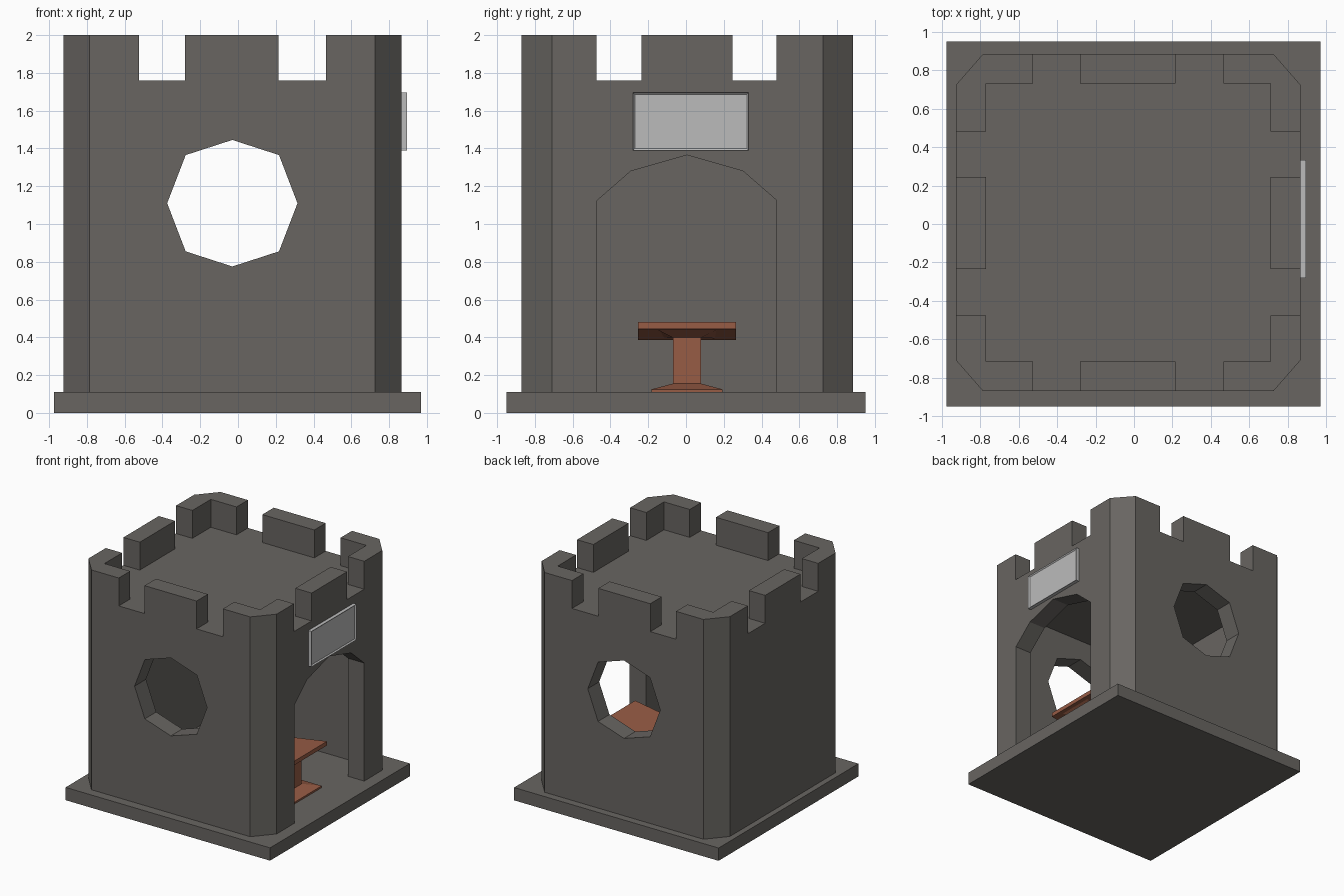
import bpy, bmesh
from mathutils import Vector

cube = bpy.data.objects.get("Cube")
if cube:
    bpy.data.objects.remove(cube, do_unlink=True)


def material(name, rgb):
    m = bpy.data.materials.new(name)
    m.use_nodes = True
    m.diffuse_color = (*rgb, 1)
    m.node_tree.nodes["Principled BSDF"].inputs["Base Color"].default_value = (*rgb, 1)
    return m


stone = material("stone grey", (0.138, 0.13, 0.12))
wood = material("red brown wood", (0.31, 0.107, 0.06))
plate = material("pale grey", (0.5, 0.5, 0.5))


def loft(name, rings, mat):
    """Closed solid through rings of equal length."""
    bm = bmesh.new()
    vs = [[bm.verts.new(p) for p in ring] for ring in rings]
    n = len(vs[0])
    for a, b in zip(vs, vs[1:]):
        for i in range(n):
            j = (i + 1) % n
            bm.faces.new((a[i], a[j], b[j], b[i]))
    bm.faces.new(vs[0][::-1])
    bm.faces.new(vs[-1])
    bmesh.ops.recalc_face_normals(bm, faces=bm.faces)
    me = bpy.data.meshes.new(name)
    bm.to_mesh(me)
    bm.free()
    ob = bpy.data.objects.new(name, me)
    bpy.context.collection.objects.link(ob)
    me.materials.append(mat)
    return ob


def rect(x0, x1, y0, y1, z):
    return [(x0, y0, z), (x1, y0, z), (x1, y1, z), (x0, y1, z)]


def box(name, x0, x1, y0, y1, z0, z1, mat=stone):
    return loft(name, [rect(x0, x1, y0, y1, z) for z in (z0, z1)], mat)


def cut(target, cutter):
    """Subtract the cutter and remove it."""
    mod = target.modifiers.new("cut", 'BOOLEAN')
    mod.operation = 'DIFFERENCE'
    mod.solver = 'EXACT'
    mod.object = cutter
    bpy.context.view_layer.objects.active = target
    bpy.ops.object.modifier_apply(modifier=mod.name)
    bpy.data.objects.remove(cutter, do_unlink=True)


# Plinth
box("plinth", -0.975, 0.97, -0.95, 0.95, 0, 0.11)

# Tower with chamfered corners
X0, X1, Y0, Y1 = -0.925, 0.865, -0.87, 0.885
CX, CY, T = 0.14, 0.16, 0.155
outline = [(X0 + CX, Y0), (X1 - CX, Y0), (X1, Y0 + CY), (X1, Y1 - CY),
           (X1 - CX, Y1), (X0 + CX, Y1), (X0, Y1 - CY), (X0, Y0 + CY)]
tower = loft("tower", [[(x, y, z) for x, y in outline] for z in (0.11, 2)], stone)

# Room inside and sunken roof deck
inner = (X0 + T, X1 - T, Y0 + T, Y1 - T)
cut(tower, box("room", *inner, 0.05, 1.62))
DECK = 1.76
cut(tower, box("deck", *inner, DECK, 2.2))

# Gaps in the battlements
for a, b in ((-0.525, -0.28), (0.215, 0.465)):
    cut(tower, box("gap", a, b, -1, 1, DECK, 2.2))
for a, b in ((-0.475, -0.235), (0.245, 0.48)):
    cut(tower, box("gap", -1, 1, a, b, DECK, 2.2))

# Eight-sided windows through the front and back walls
window = [(0, 0.335), (0.247, 0.255), (0.345, 0), (0.247, -0.255),
          (0, -0.335), (-0.247, -0.255), (-0.345, 0), (-0.247, 0.255)]
cut(tower, loft("window", [[(x - 0.03, y, z + 1.11) for x, z in window]
                           for y in (-1, 1)], stone))

# Arched doorway in the left wall
half = [(0.475, 0.05), (0.475, 1.125), (0.297, 1.28)]
arch = half + [(0, 1.365)] + [(-y, z) for y, z in reversed(half)]
cut(tower, loft("doorway", [[(x, y + 0.005, z) for y, z in arch]
                            for x in (0.5, 1)], stone))

# Sign plate with a sunken panel above the doorway
sign = box("sign", 0.865, 0.895, -0.28, 0.332, 1.39, 1.695, plate)
bm = bmesh.new()
bm.from_mesh(sign.data)
front = [f for f in bm.faces if f.normal.x > 0.9]
bmesh.ops.inset_region(bm, faces=front, thickness=0.014)
for v in front[0].verts:
    v.co += Vector((-0.01, 0, 0))
bm.to_mesh(sign.data)
bm.free()

# Pedestal: flared foot, square post, flared head
SX, SY = 0.475, 0.005


def square(r, z, tilt=0):
    return [(SX + i * r, SY + j * r, z + tilt * i)
            for i, j in ((-1, -1), (1, -1), (1, 1), (-1, 1))]


loft("pedestal", [square(0.187, 0.11), square(0.187, 0.125), square(0.075, 0.155),
                  square(0.075, 0.398), square(0.16, 0.418, 0.024)], wood)

# Tilted top
top = []
for z in (0.415, 0.45):
    top.append([(SX + i * 0.187, SY + j * 0.26, z + 0.03 * i)
                for i, j in ((-1, -1), (1, -1), (1, 1), (-1, 1))])
loft("tilted_top", top, wood)
